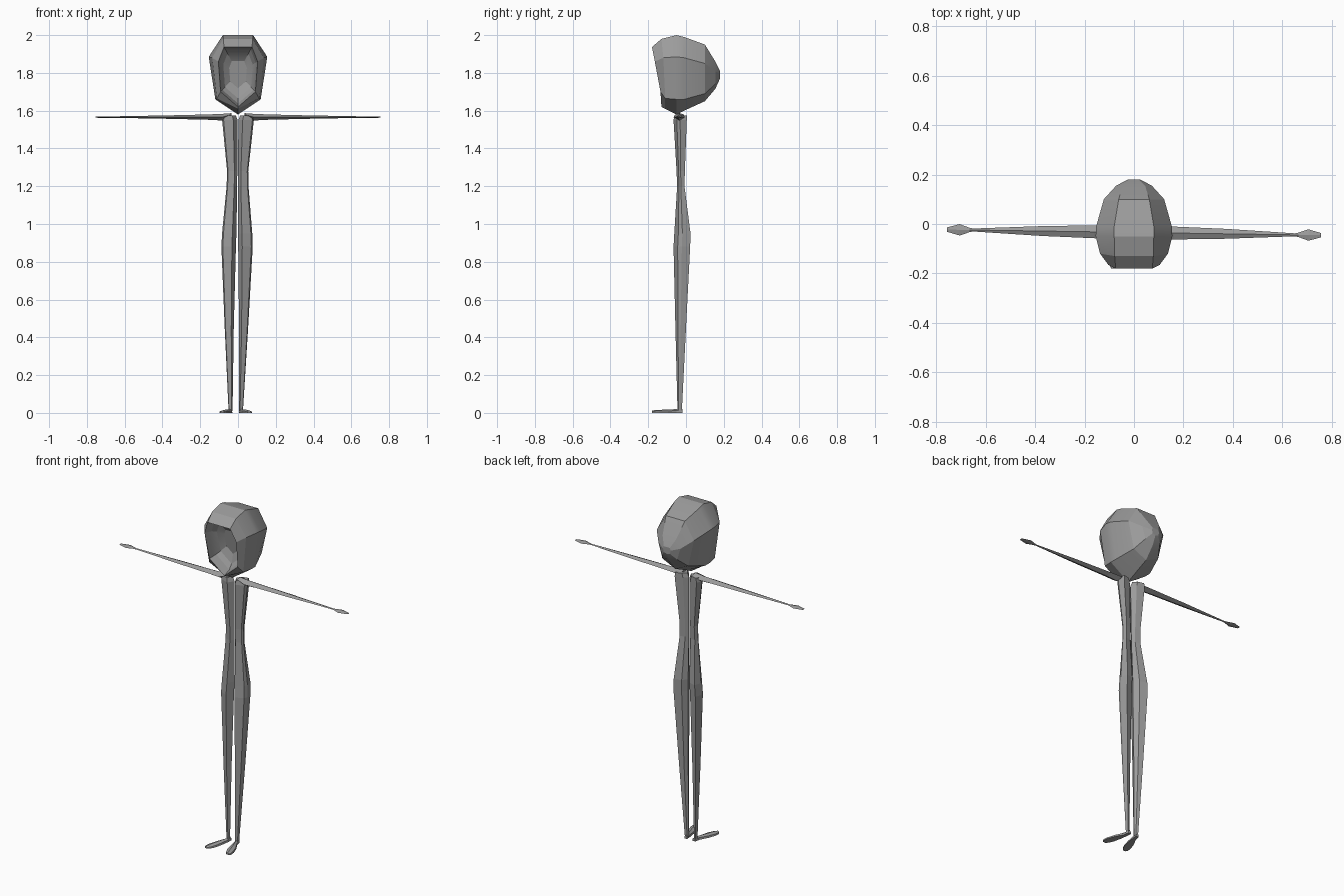
import bpy, bmesh
from mathutils import Vector

if "Cube" in bpy.data.objects:
    bpy.data.objects.remove(bpy.data.objects["Cube"])

GREY = bpy.data.materials.new("plain grey")
GREY.diffuse_color = (0.33, 0.33, 0.33, 1)
GREY.use_nodes = True
GREY.node_tree.nodes["Principled BSDF"].inputs["Base Color"].default_value = GREY.diffuse_color


def loft(name, rings, cap_start=True, cap_end=True, smooth=20):
    """Skin a closed surface over rings with equal point counts."""
    bm = bmesh.new()
    loops = [[bm.verts.new(p) for p in r] for r in rings]
    n = len(rings[0])
    for a, b in zip(loops, loops[1:]):
        for i in range(n):
            bm.faces.new((a[i], a[(i + 1) % n], b[(i + 1) % n], b[i]))
    if cap_start:
        bm.faces.new(loops[0][::-1])
    if cap_end:
        bm.faces.new(loops[-1])
    bmesh.ops.recalc_face_normals(bm, faces=bm.faces)
    me = bpy.data.meshes.new(name)
    bm.to_mesh(me)
    bm.free()
    me.materials.append(GREY)
    ob = bpy.data.objects.new(name, me)
    bpy.context.collection.objects.link(ob)
    bpy.ops.object.select_all(action='DESELECT')
    ob.select_set(True)
    bpy.context.view_layer.objects.active = ob
    if smooth:
        bpy.ops.object.shade_smooth_by_angle(angle=smooth * 3.14159 / 180)
    return ob


def head_ring(top, side, low, chin):
    """Seven-sided head section; each argument is (x, y, z), chin is (y, z)."""
    half = [top, side, low]
    return ([Vector(p) for p in half] + [Vector((0, *chin))]
            + [Vector((-x, y, z)) for x, y, z in reversed(half)])


def section(top, side, low, chin, y):
    return head_ring((top[0], y, top[1]), (side[0], y, side[1]),
                     (low[0], y, low[1]), (y, chin))


# Head: hood shell from the back of the skull to the slanted face rim
rim = head_ring((0.074, -0.18, 1.937), (0.104, -0.165, 1.86),
                (0.092, -0.135, 1.70), (-0.13, 1.62))
skull = [
    section((0.02, 1.81), (0.025, 1.795), (0.02, 1.775), 1.77, 0.18),
    section((0.045, 1.86), (0.072, 1.81), (0.05, 1.74), 1.715, 0.155),
    section((0.062, 1.95), (0.122, 1.85), (0.085, 1.69), 1.65, 0.10),
    section((0.08, 1.99), (0.153, 1.88), (0.12, 1.66), 1.60, -0.01),
    section((0.08, 2.0), (0.155, 1.885), (0.12, 1.66), 1.58, -0.05),
    head_ring((0.078, -0.13, 1.98), (0.137, -0.12, 1.88),
              (0.112, -0.11, 1.665), (-0.11, 1.61)),
    rim,
]
# Sunken face: rim scaled inward and pushed back in steps
centre = Vector((0, -0.15, 1.80))
for scale, depth in ((0.95, 0.025), (0.9, 0.05), (0.75, 0.075), (0.45, 0.095)):
    skull.append([centre + (p - centre) * scale + Vector((0, depth, 0)) for p in rim])
loft("head", skull)


def lean(z):
    """Slight sideways lean of the lower body."""
    return -0.012 * (1 - z / 1.5) if z < 1.5 else 0


# Body column: z, inner x, outer x, front y, back y
COLUMN = [
    (0.01, 0.017, 0.038, -0.045, -0.022),
    (0.45, 0.014, 0.062, -0.056, 0.0),
    (0.88, 0.006, 0.083, -0.066, 0.022),
    (0.95, 0.004, 0.080, -0.062, 0.024),
    (1.20, 0.002, 0.058, -0.047, -0.008),
    (1.28, 0.002, 0.056, -0.050, -0.006),
    (1.55, 0.002, 0.084, -0.066, 0.004),
    (1.575, 0.012, 0.078, -0.062, 0.004),
]

# Foot: y, centre x, half width, height
FOOT = [(-0.018, 0.027, 0.009, 0.020), (-0.05, 0.031, 0.011, 0.020),
        (-0.095, 0.047, 0.020, 0.018), (-0.14, 0.060, 0.023, 0.016),
        (-0.168, 0.068, 0.018, 0.014), (-0.18, 0.071, 0.009, 0.012)]

# Arm and hand: x, half depth in y, bottom z, top z
ARM = [(0.035, 0.022, 1.572, 1.587), (0.085, 0.029, 1.548, 1.583),
       (0.16, 0.026, 1.552, 1.580), (0.37, 0.020, 1.557, 1.575),
       (0.65, 0.006, 1.562, 1.570), (0.665, 0.009, 1.562, 1.570),
       (0.705, 0.023, 1.561, 1.570), (0.755, 0.009, 1.563, 1.568)]

for s, side in ((1, "left"), (-1, "right")):
    # Torso half and leg, with chamfered inner edges
    rings = []
    for z, xi, xo, yf, yb in COLUMN:
        c, ym = lean(z), (yf + yb) / 2
        xm = xi + (xo - xi) * 0.28
        rings.append([(c + s * x, y, z) for x, y in (
            (xi, ym), (xm, yf), (xo * 0.9 + xi * 0.1, yf * 0.75 + yb * 0.25),
            (xo, ym), (xo * 0.85 + xi * 0.15, yb), (xm, yb * 0.85 + yf * 0.15))])
    loft(side + "_torso_and_leg", rings, smooth=0)

    # Splayed paddle foot
    rings = []
    for y, x, w, h in FOOT:
        c = lean(0) + s * x
        rings.append([(c - w, y, 0), (c + w, y, 0), (c + w * 0.9, y, h * 0.6),
                      (c, y, h), (c - w * 0.9, y, h * 0.6)])
    loft(side + "_foot", rings, smooth=0)

    # Tapered arm ending in a diamond hand
    rings = []
    for x, w, zb, zt in ARM:
        yc = -0.034 - 0.015 * s * x
        zm = (zb + zt) / 2
        rings.append([(s * x, yc - w, zm), (s * x, yc, zt),
                      (s * x, yc + w, zm), (s * x, yc, zb)])
    loft(side + "_arm_and_hand", rings, smooth=0)
